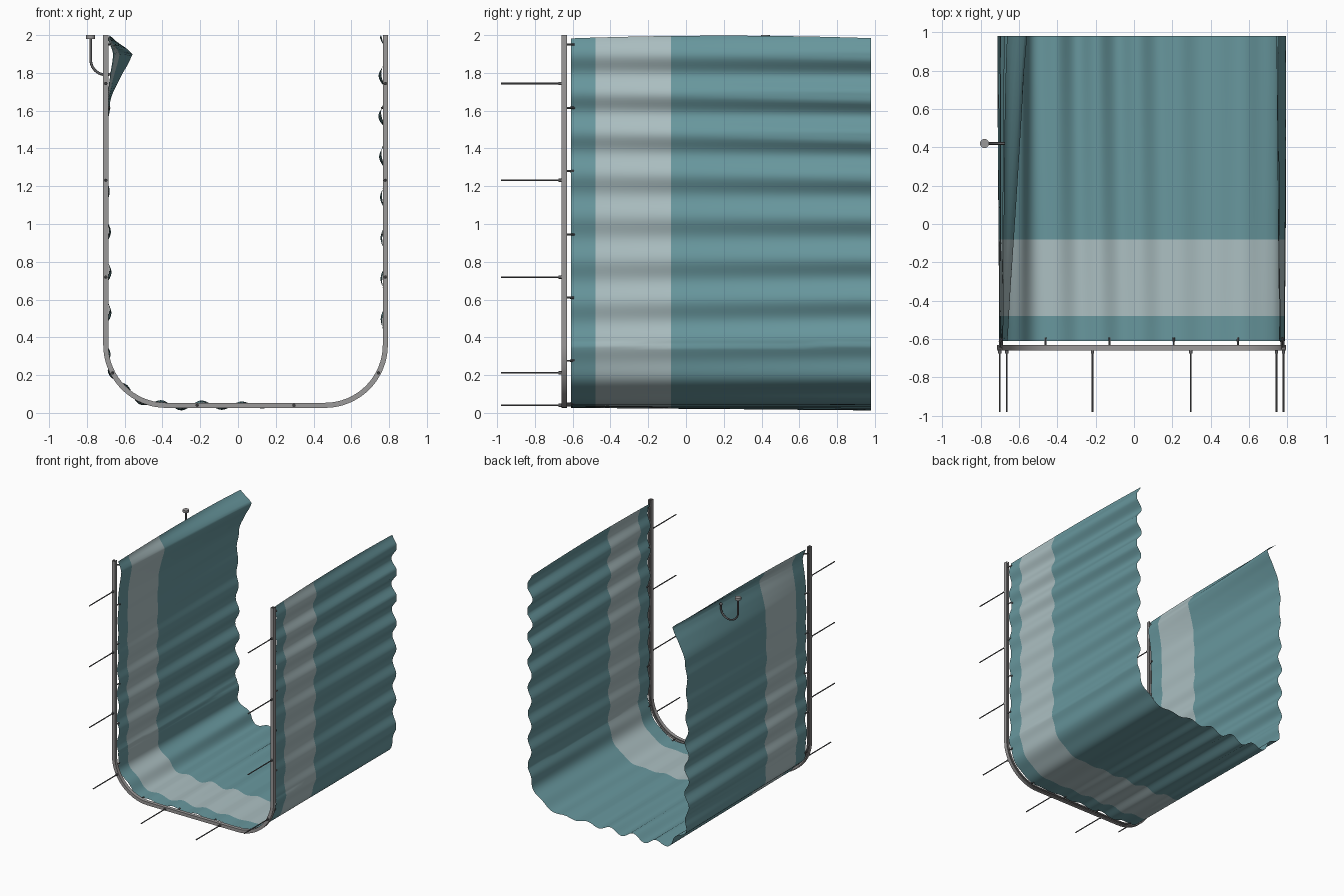
import bpy, bmesh, math
from mathutils import Vector

if "Cube" in bpy.data.objects:
    bpy.data.objects.remove(bpy.data.objects["Cube"])

# ---- colours ----
def mat(name, col):
    m = bpy.data.materials.new(name)
    m.diffuse_color = (*col, 1)
    m.use_nodes = True
    m.node_tree.nodes["Principled BSDF"].inputs["Base Color"].default_value = m.diffuse_color
    return m

TEAL = mat("teal cloth", (0.138, 0.31, 0.34))
PALE = mat("pale stripe", (0.41, 0.52, 0.535))
STEEL = mat("rail grey", (0.33, 0.32, 0.32))
DARK = mat("dark metal", (0.12, 0.12, 0.125))

# ---- U-shaped centre line: left top, round the bottom, right top ----
XL, XR, Z0, R, TOP = -0.70, 0.78, 0.04, 0.32, 2.0
WALL, ARC, FLAT = TOP - Z0 - R, math.pi * R / 2, XR - XL - 2 * R
LENGTH = 2 * (WALL + ARC) + FLAT

def path(s):
    """Return x, z and the inward normal at arc length s."""
    if s <= WALL:
        return XL, TOP - s, 1, 0
    s -= WALL
    if s <= ARC:
        a = s / R
        return XL + R - R * math.cos(a), Z0 + R - R * math.sin(a), math.cos(a), math.sin(a)
    s -= ARC
    if s <= FLAT:
        return XL + R + s, Z0, 0, 1
    s -= FLAT
    if s <= ARC:
        a = s / R
        return XR - R + R * math.sin(a), Z0 + R - R * math.cos(a), -math.sin(a), math.cos(a)
    return XR, Z0 + R + s - ARC, -1, 0

def finish(name, bm, mats, angle=40):
    me = bpy.data.meshes.new(name)
    bm.to_mesh(me)
    bm.free()
    for m in mats:
        me.materials.append(m)
    for p in me.polygons:
        p.use_smooth = True
    me.set_sharp_from_angle(angle=math.radians(angle))
    ob = bpy.data.objects.new(name, me)
    bpy.context.collection.objects.link(ob)
    return ob

# ---- rail: C-shaped channel swept along the path, open to the cloth ----
stations = [0, WALL / 2] + [WALL + ARC * i / 16 for i in range(17)]
stations += [WALL + ARC + FLAT * i / 2 for i in (1, 2)]
stations += [WALL + ARC + FLAT + ARC * i / 16 for i in range(1, 17)] + [LENGTH]
profile = [(-.0135, -.66), (.0135, -.66), (.0135, -.63), (.005, -.63), (.005, -.635),
           (.009, -.635), (.009, -.655), (-.009, -.655), (-.009, -.635),
           (-.005, -.635), (-.005, -.63), (-.0135, -.63)]
bm = bmesh.new()
rings = []
for s in stations:
    x, z, nx, nz = path(s)
    rings.append([bm.verts.new((x + nx * o, y, z + nz * o)) for o, y in profile])
n = len(profile)
for a, b in zip(rings, rings[1:]):
    for i in range(n):
        bm.faces.new((a[i], a[(i + 1) % n], b[(i + 1) % n], b[i]))
bm.faces.new(rings[0])
bm.faces.new(rings[-1][::-1])
bmesh.ops.recalc_face_normals(bm, faces=bm.faces)
finish("curtain_rail", bm, [STEEL], 30)

# ---- curtain sheet: folds across the path, deeper at the free edge ----
FRONT, BACK, S1, S2 = -0.61, 0.98, -0.48, -0.08
BULGE = [(1.52, 0), (1.64, .012), (1.72, .05), (1.80, .09), (1.85, .12),
         (1.90, .142), (1.93, .11), (1.96, .065), (2.0, .012)]

def bulge(z):
    """Part of the left side pushed inward where the hook sits."""
    for (z0, d0), (z1, d1) in zip(BULGE, BULGE[1:]):
        if z0 <= z <= z1:
            return d0 + (d1 - d0) * (z - z0) / (z1 - z0)
    return 0

def fold(s, v):
    t = LENGTH - s
    amp = 0.018 + 0.008 * math.sin(2.3 * t + 0.4) + 0.004 * math.sin(5.1 * t)
    wave = math.cos(math.tau * (t + 0.02 * (1 - v) * math.sin(3 * t)) / 0.215)
    on_wall = s < WALL or t < WALL
    bias = 0.008 if on_wall else 0.0
    d = bias + amp * wave * (0.5 + 0.5 * v)
    return max(d, -0.012 if on_wall else -0.034)

rows = [FRONT, -.545] + [S1 + .1 * i for i in range(5)]
rows += [S2 + (BACK - S2) * i / 12 for i in range(1, 13)]
COLS = 360
bm = bmesh.new()
grid = []
for y in rows:
    v = (y - FRONT) / (BACK - FRONT)
    inset = 0.003 + 0.014 * ((y - 0.2) / 0.8) ** 2      # top edge bows slightly
    line = []
    for i in range(COLS + 1):
        s = inset + (LENGTH - 2 * inset) * i / COLS
        x, z, nx, nz = path(s)
        d = fold(s, v)
        if s < WALL:
            b = bulge(z)
            d = d * (1 - min(1, b / 0.06)) + b * (0.28 + 0.72 * v)
        line.append(bm.verts.new((x + nx * d, y, z + nz * d)))
    grid.append(line)
for y, a, b in zip(rows, grid, grid[1:]):
    for i in range(COLS):
        f = bm.faces.new((a[i], a[i + 1], b[i + 1], b[i]))
        f.material_index = 1 if S1 - .01 < y < S2 - .01 else 0
finish("curtain", bm, [TEAL, PALE], 80)

# ---- small round bars ----
def bar(bm, p, q, r, sides=10):
    p, q = Vector(p), Vector(q)
    rot = (q - p).to_track_quat('Z', 'Y').to_matrix().to_4x4()
    rot.translation = (p + q) / 2
    bmesh.ops.create_cone(bm, cap_ends=True, segments=sides, radius1=r, radius2=r,
                          depth=(q - p).length, matrix=rot)

# hanger rods with a collar at the rail
rods, collars = bmesh.new(), bmesh.new()
for k in range(10):
    x, z, _, _ = path(LENGTH * (k + .5) / 10)
    bar(rods, (x, -.98, z), (x, -.655, z), .0045)
    bar(collars, (x, -.675, z), (x, -.655, z), .009)
finish("hanger_rods", rods, [DARK])
finish("rod_collars", collars, [DARK])

# gliders joining rail and curtain
clips = bmesh.new()
for k in range(16):
    s = .05 + (LENGTH - .1) * k / 15
    x, z, nx, nz = path(s)
    d = fold(s, 0) if s > .4 else .02
    bar(clips, (x, -.645, z), (x, -.612, z), .005, 8)
    bar(clips, (x, -.614, z), (x + nx * d, -.592, z + nz * d), .006, 8)
finish("gliders", clips, [DARK])

# ---- tie-back hook: cap, U-shaped wire, ball tip ----
HX, HY, HR, HZ = -.70, .42, .08, 1.87
pts = [(HX - HR, HY, 1.985)]
pts += [(HX - HR * math.cos(math.pi * i / 20), HY, HZ - HR * math.sin(math.pi * i / 20)) for i in range(21)]
pts += [(HX + HR, HY, 1.90)]
cu = bpy.data.curves.new("hook_wire", 'CURVE')
cu.dimensions = '3D'
cu.bevel_depth = .007
cu.bevel_resolution = 2
cu.use_fill_caps = True
sp = cu.splines.new('POLY')
sp.points.add(len(pts) - 1)
for p, c in zip(sp.points, pts):
    p.co = (*c, 1)
    p.radius = 1
sp.use_smooth = True
cu.materials.append(DARK)
ob = bpy.data.objects.new("hook_wire", cu)
bpy.context.collection.objects.link(ob)

bm = bmesh.new()
bar(bm, (HX - HR, HY, 1.98), (HX - HR, HY, 2.0), .024, 20)
finish("hook_cap", bm, [STEEL])
bm = bmesh.new()
bmesh.ops.create_uvsphere(bm, u_segments=14, v_segments=10, radius=.012)
bmesh.ops.translate(bm, verts=bm.verts, vec=pts[-1])
finish("hook_tip", bm, [DARK])
